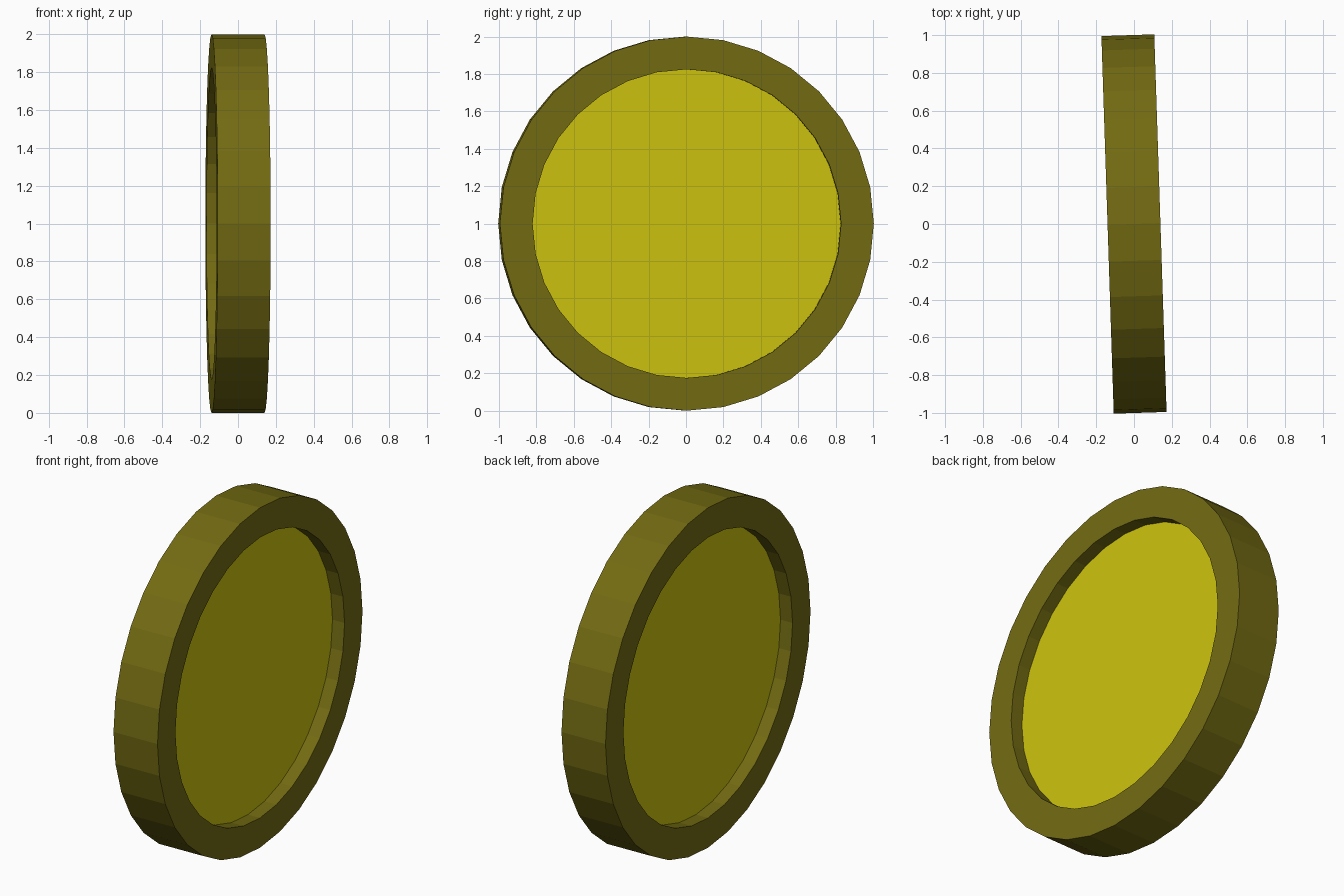
import bpy, bmesh, math

if "Cube" in bpy.data.objects:
    bpy.data.objects.remove(bpy.data.objects["Cube"])

SIDES, R, R_IN, HALF, FLOOR = 32, 1.0, 0.825, 0.14, 0.063
TILT = math.radians(1.87)


def material(name, color):
    m = bpy.data.materials.new(name)
    m.diffuse_color = (*color, 1)
    m.use_nodes = True
    m.node_tree.nodes["Principled BSDF"].inputs["Base Color"].default_value = m.diffuse_color
    return m


rim_mat = material("dark_gold", (0.17, 0.145, 0.006))
face_mat = material("bright_gold", (0.6, 0.54, 0.004))

# Coin: closed profile (distance along axis, radius) spun around the x axis
profile = [(-FLOOR, R_IN), (-HALF, R_IN), (-HALF, R), (HALF, R), (HALF, R_IN), (FLOOR, R_IN)]
bm = bmesh.new()
rings = []
for x, r in profile:
    rings.append([bm.verts.new((x, r * math.sin(2 * math.pi * i / SIDES),
                                r * math.cos(2 * math.pi * i / SIDES)))
                  for i in range(SIDES)])
for a, b in zip(rings, rings[1:]):
    for i in range(SIDES):
        j = (i + 1) % SIDES
        bm.faces.new((a[i], a[j], b[j], b[i]))

# Recessed faces on both sides
for ring in (rings[0], rings[-1]):
    bm.faces.new(ring).material_index = 1
bmesh.ops.recalc_face_normals(bm, faces=bm.faces)

mesh = bpy.data.meshes.new("coin")
bm.to_mesh(mesh)
bm.free()
mesh.materials.append(rim_mat)
mesh.materials.append(face_mat)
coin = bpy.data.objects.new("coin", mesh)
bpy.context.collection.objects.link(coin)
coin.location.z = R
coin.rotation_euler.z = TILT
